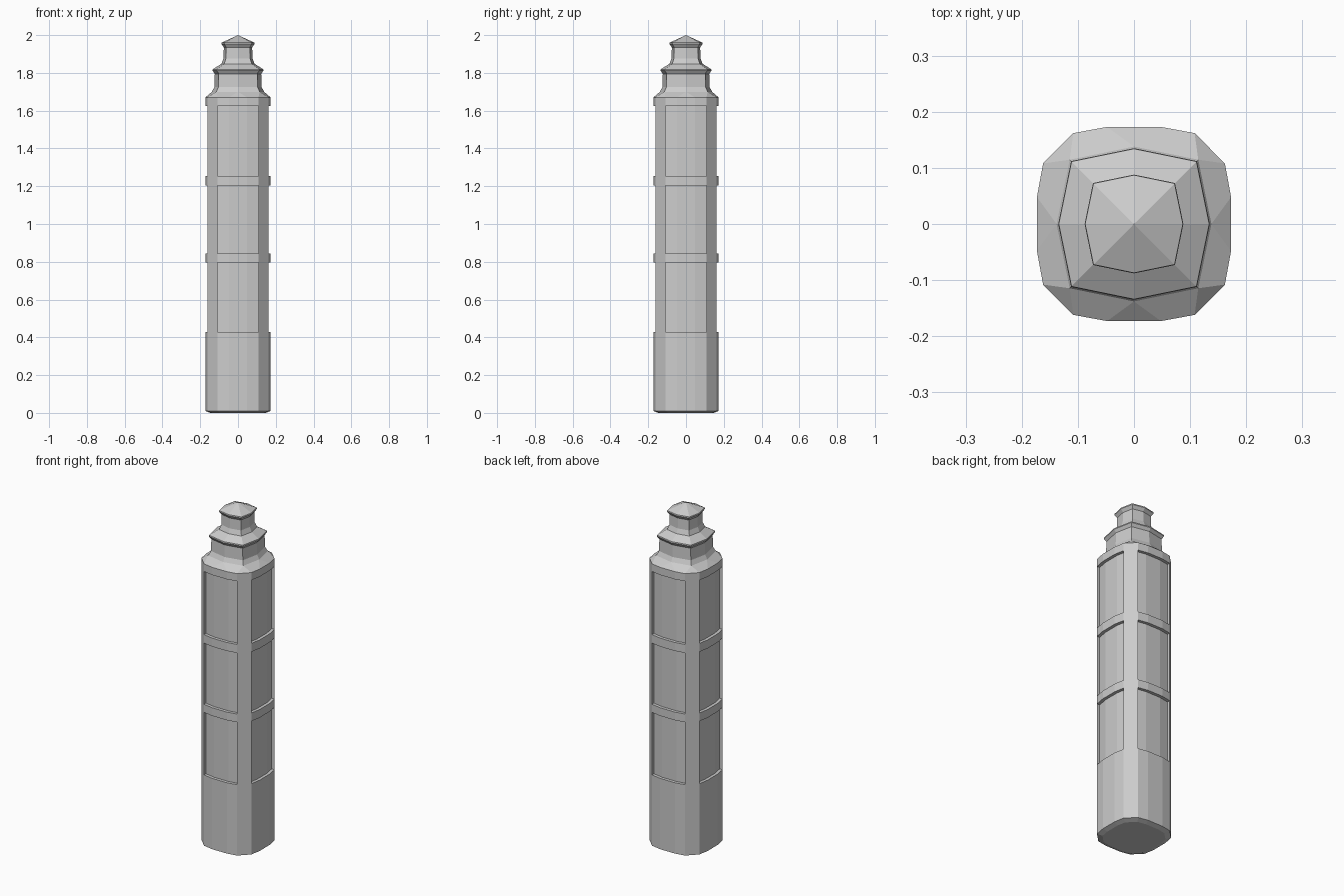
import bpy, bmesh
from mathutils import Matrix, Vector

if "Cube" in bpy.data.objects:
    bpy.data.objects.remove(bpy.data.objects["Cube"])

# one side of the 16-sided plan (front, -y), repeated by quarter turns
SIDE = [(-0.108, -0.162), (-0.048, -0.173), (0.048, -0.173), (0.108, -0.162)]


def quarter(k):
    return Matrix.Rotation(k * 1.5707963, 3, 'Z')


def plan(scale=1.0):
    return [quarter(k) @ Vector((x * scale, y * scale, 0)) for k in range(4) for x, y in SIDE]


def octagon(r):
    # each side's points collapse to corner, middle, middle, corner
    c = r * 0.83
    side = [(-c, -c), (0, -r), (0, -r), (c, c * -1)]
    return [quarter(k) @ Vector((x, y, 0)) for k in range(4) for x, y in side]


def add_ring(bm, pts, z):
    return [bm.verts.new((p.x, p.y, z)) for p in pts]


def bridge(bm, a, b):
    n = len(a)
    return [bm.faces.new((a[i], a[(i + 1) % n], b[(i + 1) % n], b[i])) for i in range(n)]


def finish(bm, name):
    bmesh.ops.remove_doubles(bm, verts=bm.verts[:], dist=0.0004)
    bmesh.ops.recalc_face_normals(bm, faces=bm.faces[:])
    mesh = bpy.data.meshes.new(name)
    bm.to_mesh(mesh)
    bm.free()
    bpy.context.collection.objects.link(bpy.data.objects.new(name, mesh))


# tower shaft with three tiers of recessed panels
bm = bmesh.new()
levels = [0.01, 0.427, 0.795, 0.843, 1.203, 1.253, 1.625, 1.67]
panel_spans = (1, 3, 5)
foot = add_ring(bm, plan(0.85), 0.0)
bm.faces.new(foot[::-1])
prev = add_ring(bm, plan(), levels[0])
bridge(bm, foot, prev)
panels = []
for i, z in enumerate(levels[1:]):
    ring = add_ring(bm, plan(), z)
    faces = bridge(bm, prev, ring)
    if i in panel_spans:
        panels += [(k, faces[4 * k:4 * k + 3]) for k in range(4)]
    prev = ring
for k, region in panels:
    out = bmesh.ops.extrude_face_region(bm, geom=region)
    moved = [g for g in out['geom'] if isinstance(g, bmesh.types.BMVert)]
    bmesh.ops.translate(bm, verts=moved, vec=quarter(k) @ Vector((0, 0.018, 0)))
    old = [f for f in region if f.is_valid]
    if old:
        bmesh.ops.delete(bm, geom=old, context='FACES')
finish(bm, "tower_shaft")

# stepped eight-sided crown with pointed cap
bm = bmesh.new()
profile = [(0.138, 1.70), (0.125, 1.725), (0.123, 1.795), (0.135, 1.812), (0.134, 1.819),
           (0.088, 1.848), (0.077, 1.875), (0.075, 1.935), (0.088, 1.953), (0.087, 1.96)]
prev = add_ring(bm, plan(), 1.67)
for r, z in profile:
    ring = add_ring(bm, octagon(r), z)
    bridge(bm, prev, ring)
    prev = ring
apex = bm.verts.new((0, 0, 2.0))
for i in range(16):
    bm.faces.new((prev[i], prev[(i + 1) % 16], apex))
finish(bm, "tower_crown")
